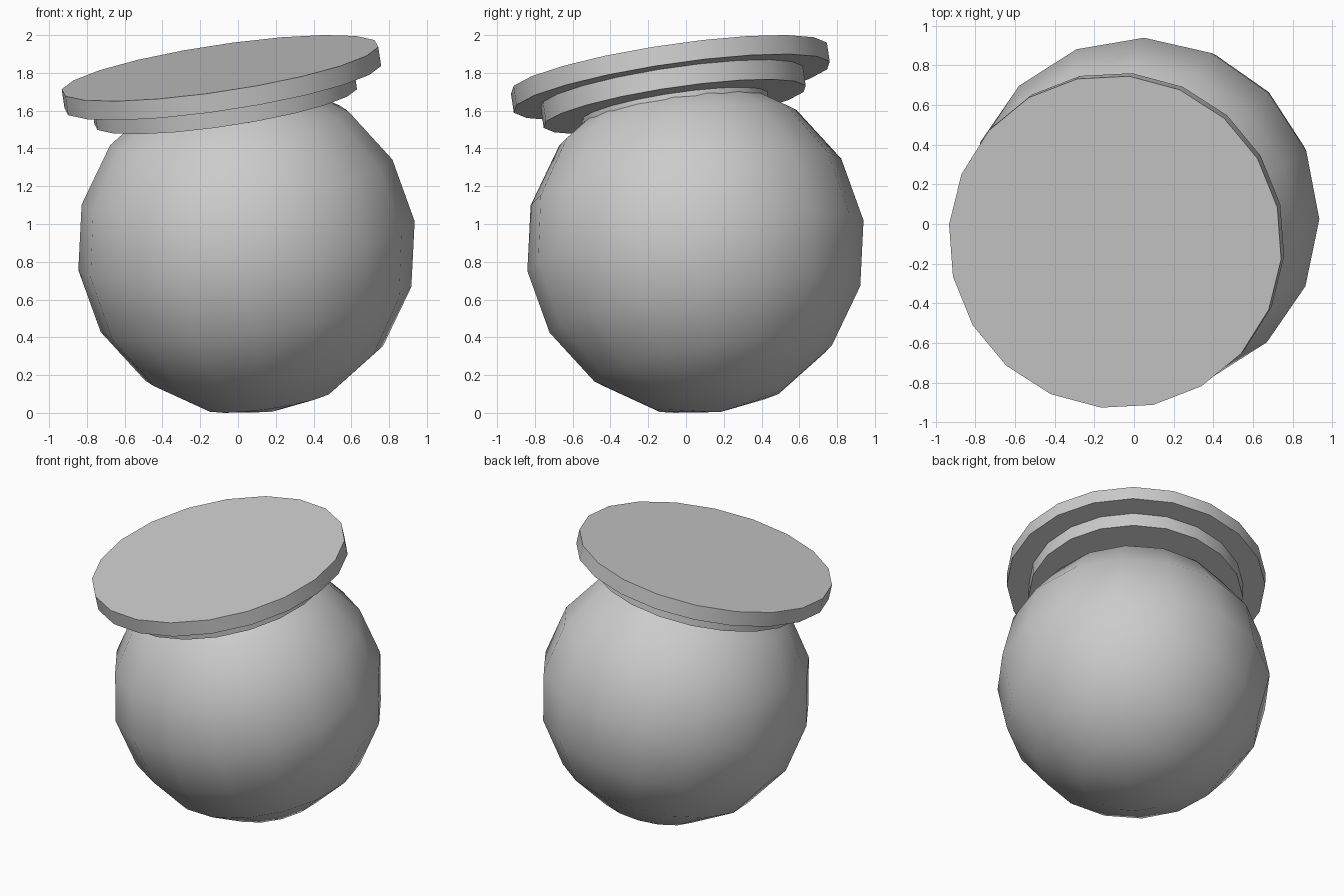
import bpy
import math
from mathutils import Matrix, Vector

if "Cube" in bpy.data.objects:
    bpy.data.objects.remove(bpy.data.objects["Cube"])

# Shared tilted axis running through the body centre
CENTRE = Vector((0.045, 0.05, 0.885))
AXIS = Vector((-0.146, -0.146, 0.978)).normalized()
TILT = Vector((0, 0, 1)).rotation_difference(AXIS).to_matrix().to_4x4()


def place(obj, name, height, spin):
    """Name the part, put it on the tilted axis and shade it."""
    obj.name = name
    obj.matrix_world = (Matrix.Translation(CENTRE + AXIS * height)
                        @ TILT @ Matrix.Rotation(math.radians(spin), 4, 'Z'))
    bpy.ops.object.shade_smooth_by_angle(angle=math.radians(30))


def disc(name, radius, low, high):
    bpy.ops.mesh.primitive_cylinder_add(vertices=20, radius=radius, depth=high - low)
    place(bpy.context.object, name, (low + high) / 2, -5.4)


# Round body
bpy.ops.mesh.primitive_uv_sphere_add(segments=16, ring_count=8, radius=0.90)
place(bpy.context.object, "round_body", 0, -1)

# Neck, rim and lid stacked along the axis
disc("neck", 0.50, 0.62, 0.752)
disc("lid_rim", 0.705, 0.752, 0.858)
disc("lid_top", 0.85, 0.858, 0.961)
